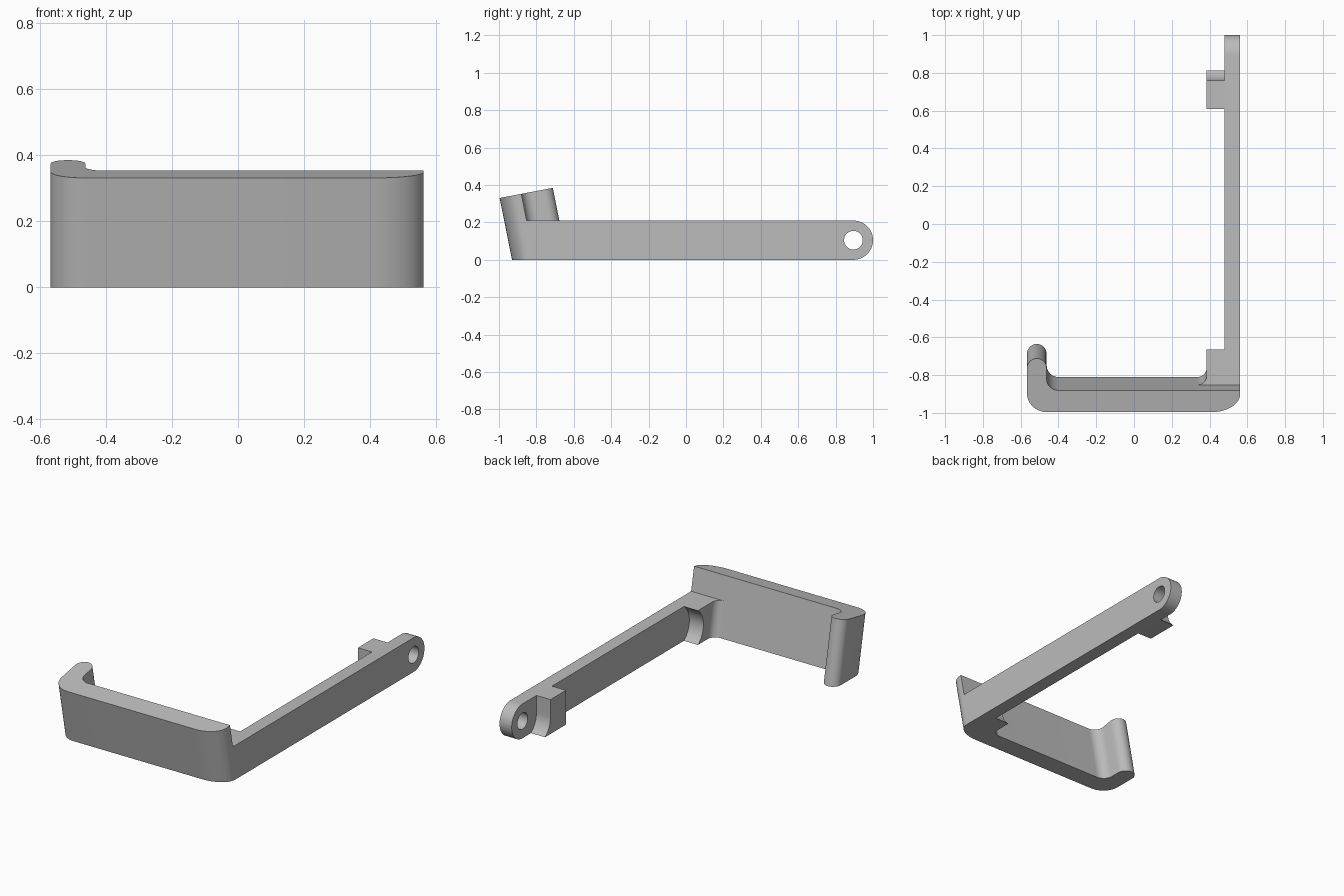
import bpy, bmesh, math

if "Cube" in bpy.data.objects:
    bpy.data.objects.remove(bpy.data.objects["Cube"])

grey = bpy.data.materials.new("plain grey")
grey.diffuse_color = (0.5, 0.5, 0.5, 1)
grey.use_nodes = True
grey.node_tree.nodes["Principled BSDF"].inputs["Base Color"].default_value = grey.diffuse_color

LEAN = 0.2     # how far the front plate leans forward per unit of height
H = 0.21       # arm height
R = H / 2      # radius of the rounded arm end
PIVOT = 0.895  # y of the pivot hole


def arc(cx, cy, rx, ry, a0, a1, n=14):
    """Points of an elliptical arc, angles in degrees."""
    angles = [math.radians(a0 + (a1 - a0) * i / n) for i in range(n + 1)]
    return [(cx + rx * math.cos(a), cy + ry * math.sin(a)) for a in angles]


def prism(name, bottom, top):
    """Solid between two matching outlines."""
    bm = bmesh.new()
    lo = [bm.verts.new(p) for p in bottom]
    hi = [bm.verts.new(p) for p in top]
    bm.faces.new(lo)
    bm.faces.new(hi)
    n = len(lo)
    for i in range(n):
        j = (i + 1) % n
        bm.faces.new((lo[i], lo[j], hi[j], hi[i]))
    bmesh.ops.recalc_face_normals(bm, faces=bm.faces)
    mesh = bpy.data.meshes.new(name)
    bm.to_mesh(mesh)
    bm.free()
    mesh.materials.append(grey)
    ob = bpy.data.objects.new(name, mesh)
    bpy.context.collection.objects.link(ob)
    return ob


def leaning(name, outline, height):
    """Plan outline raised along the leaning direction."""
    top = [(x, y - LEAN * height(y), height(y)) for x, y in outline]
    return prism(name, [(x, y, 0) for x, y in outline], top)


def sideways(name, profile, x0, x1):
    """Side profile (y, z) extruded along x."""
    return prism(name, [(x0, y, z) for y, z in profile],
                 [(x1, y, z) for y, z in profile])


def smooth(ob):
    bpy.ops.object.select_all(action='DESELECT')
    ob.select_set(True)
    bpy.context.view_layer.objects.active = ob
    bpy.ops.object.shade_smooth_by_angle(angle=math.radians(30))


# front plate with the hooked left end; its top is square to the lean
plan = arc(-0.46, -0.825, 0.107, 0.105, 180, 270)       # outer left corner
plan += arc(0.41, -0.83, 0.152, 0.10, 270, 360)         # outer right corner
plan += [(0.562, -0.81)]
plan += arc(-0.40, -0.75, 0.062, 0.06, 270, 180)        # inside of hook
plan += arc(-0.5145, -0.69, 0.0525, 0.055, 0, 180)      # hook tip
plate = leaning("front_plate", plan,
                lambda y: (0.33 + 0.19 * (y + 1)) / (1 + 0.19 * LEAN))

# filleted joint between plate and arm
joint_plan = [(0.562, -0.76), (0.562, -0.82), (0.335, -0.82)]
joint_plan += arc(0.335, -0.76, 0.05, 0.05, 270, 360)
joint = leaning("corner_joint", joint_plan, lambda y: H)

# long arm with rounded end
arm = sideways("arm", [(-0.805, H), (-0.805, 0)] + arc(PIVOT, R, R, R, -90, 90, 32),
               0.48, 0.562)

# pivot hole
cutter = sideways("pivot_hole_cutter", arc(PIVOT, R, 0.05, 0.05, 0, 348.75, 31), 0.4, 0.65)
cutter.hide_render = True
cut = arm.modifiers.new("pivot hole", 'BOOLEAN')
cut.operation = 'DIFFERENCE'
cut.solver = 'EXACT'
cut.object = cutter
bpy.context.view_layer.objects.active = arm
bpy.ops.object.modifier_apply(modifier=cut.name)
bpy.data.objects.remove(cutter)

# corner pad with a hollowed end
hollow = math.degrees(math.asin(R / 0.13))
depth = 0.13 * math.cos(math.radians(hollow))
near_pad = sideways("corner_pad", [(-0.805, H), (-0.805, 0)]
                    + arc(-0.665 + depth, R, 0.13, 0.13, 180 + hollow, 180 - hollow),
                    0.385, 0.50)

# stop block beside the pivot, hollowed around it on the lower half
far_pad = sideways("pivot_stop", [(0.61, H), (0.61, 0)]
                   + arc(PIVOT - 0.005, R, 0.13, 0.13, 180 + hollow, 180) + [(0.76, H)],
                   0.385, 0.50)

for part in (plate, joint, arm, near_pad, far_pad):
    smooth(part)
